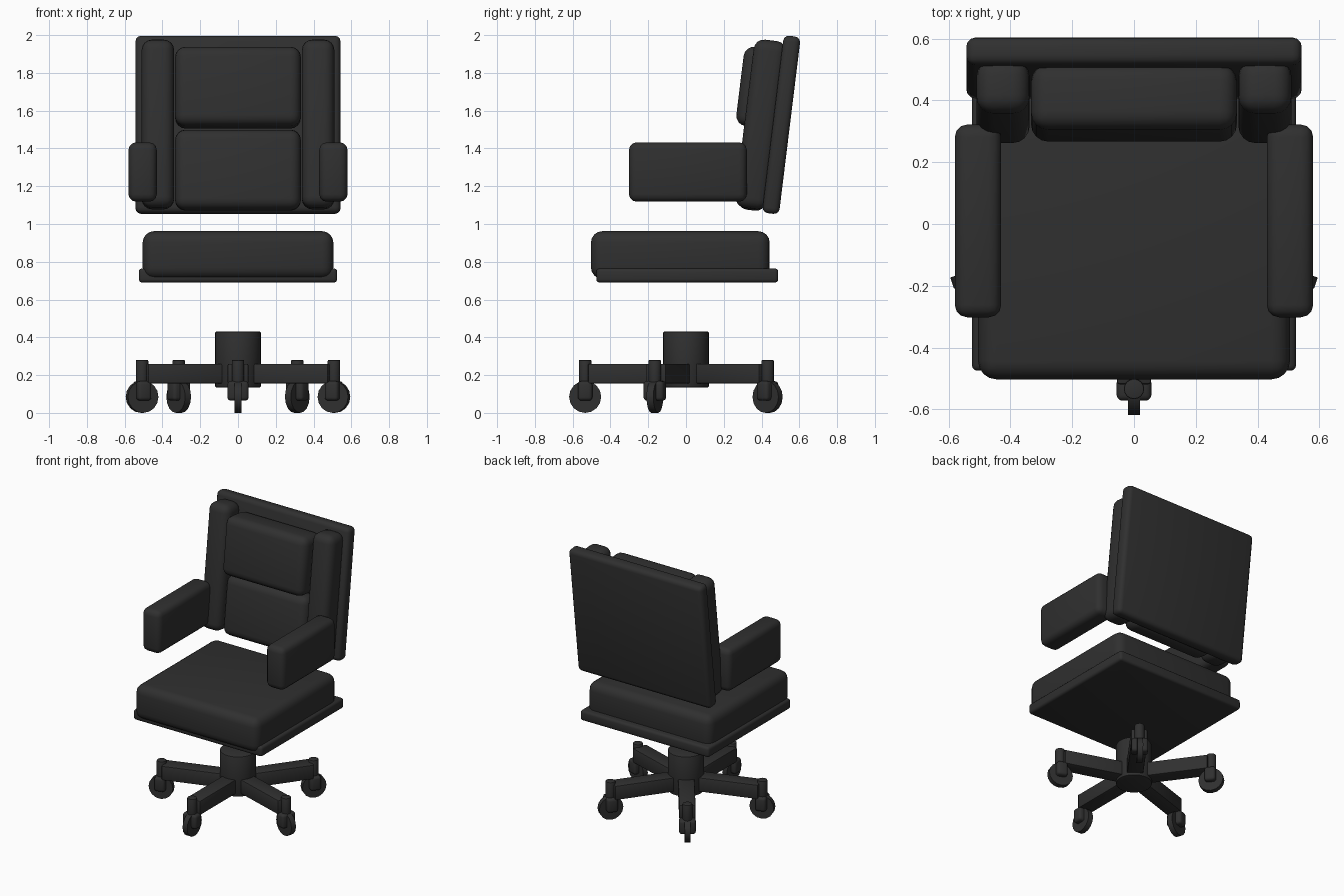
import bpy, bmesh, math
from mathutils import Matrix

if "Cube" in bpy.data.objects:
    bpy.data.objects.remove(bpy.data.objects["Cube"])

black = bpy.data.materials.new("black leather")
black.diffuse_color = (0.029, 0.029, 0.029, 1)
black.use_nodes = True
black.node_tree.nodes["Principled BSDF"].inputs["Base Color"].default_value = black.diffuse_color


def finish(bm, name, matrix):
    bmesh.ops.recalc_face_normals(bm, faces=bm.faces)
    bm.transform(matrix)
    mesh = bpy.data.meshes.new(name)
    bm.to_mesh(mesh)
    bm.free()
    mesh.materials.append(black)
    mesh.shade_smooth()
    mesh.set_sharp_from_angle(angle=math.radians(35))
    obj = bpy.data.objects.new(name, mesh)
    bpy.context.collection.objects.link(obj)
    return obj


def box(name, x, y, z, bevel, matrix=Matrix(), segments=3):
    """Rounded box from (min, max) ranges."""
    bm = bmesh.new()
    bmesh.ops.create_cube(bm, size=1)
    for v in bm.verts:
        for i, r in enumerate((x, y, z)):
            v.co[i] = r[0] if v.co[i] < 0 else r[1]
    if bevel:
        bmesh.ops.bevel(bm, geom=bm.edges[:], offset=bevel, segments=segments,
                        profile=0.5, affect='EDGES', clamp_overlap=True)
    return finish(bm, name, matrix)


def cylinder(name, radius, depth, sides, matrix, bevel=0.0):
    bm = bmesh.new()
    bmesh.ops.create_cone(bm, cap_ends=True, segments=sides, radius1=radius,
                          radius2=radius, depth=depth)
    if bevel:
        rims = [e for e in bm.edges if abs(e.verts[0].co.z - e.verts[1].co.z) < 1e-5]
        bmesh.ops.bevel(bm, geom=rims, offset=bevel, segments=2, profile=0.5, affect='EDGES')
    return finish(bm, name, matrix)


# Seat
box("seat_plate", (-0.525, 0.525), (-0.475, 0.488), (0.69, 0.765), 0.018)
box("seat_cushion", (-0.505, 0.505), (-0.503, 0.443), (0.71, 0.962), 0.06, segments=4)

# Leaning backrest, in its own tilted frame
lean = Matrix.Translation((0, 0.505, 1.525)) @ Matrix.Rotation(math.radians(-7), 4, 'X')
box("back_panel", (-0.543, 0.543), (-0.045, 0.045), (-0.473, 0.473), 0.03, lean)
box("upper_back_cushion", (-0.333, 0.333), (-0.243, -0.03), (-0.03, 0.393), 0.055, lean, 4)
box("lower_back_cushion", (-0.333, 0.333), (-0.182, -0.03), (-0.468, -0.042), 0.055, lean, 4)

# Side bolsters and arms
for side, s in (("left", -1), ("right", 1)):
    bx = sorted((s * 0.338, s * 0.51))
    box(side + "_back_bolster", bx, (-0.195, -0.02), (-0.46, 0.437), 0.055, lean, 4)
    ax = sorted((s * 0.43, s * 0.58))
    box(side + "_arm", ax, (-0.302, 0.322), (1.118, 1.432), 0.04)

# Hub and five-legged base with casters
cylinder("hub", 0.121, 0.295, 32, Matrix.Translation((0, 0, 0.2825)), 0.006)
R = 0.534
for i in range(5):
    turn = Matrix.Rotation(math.radians(72 * i), 4, 'Z')
    n = str(i + 1)
    box("leg_" + n, (-0.055, 0.055), (-R + 0.015, -0.03), (0.155, 0.26), 0.008, turn, 2)
    cylinder("caster_post_" + n, 0.033, 0.15, 16,
             turn @ Matrix.Translation((0, -R, 0.205)), 0.005)
    box("caster_fork_" + n, (-0.056, 0.056), (-R - 0.038, -R + 0.038), (0.065, 0.168),
        0.018, turn)
    cylinder("caster_wheel_" + n, 0.085, 0.038, 16,
             turn @ Matrix.Translation((0, -R, 0.085)) @ Matrix.Rotation(math.pi / 2, 4, 'Y'))
